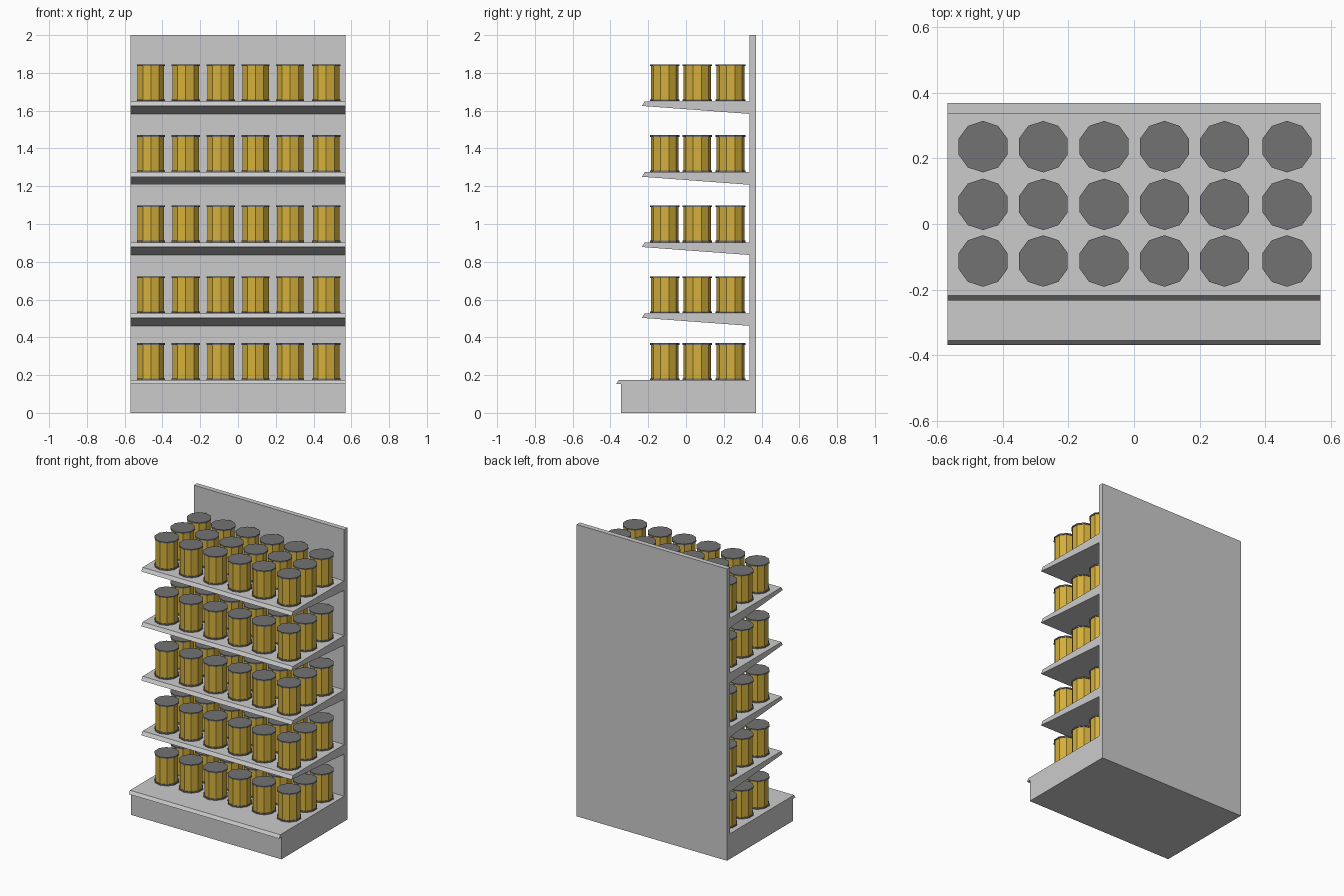
import bpy, bmesh, math

if "Cube" in bpy.data.objects:
    bpy.data.objects.remove(bpy.data.objects["Cube"])

W = 0.57  # half width of the unit


def material(name, rgb):
    m = bpy.data.materials.new(name)
    m.diffuse_color = (*rgb, 1)
    m.use_nodes = True
    m.node_tree.nodes["Principled BSDF"].inputs["Base Color"].default_value = m.diffuse_color
    return m


grey = material("light grey metal", (0.6, 0.6, 0.6))
yellow = material("mustard yellow", (0.66, 0.43, 0.045))
dark = material("dark grey lid", (0.17, 0.17, 0.175))


def add_object(name, mesh, loc=(0, 0, 0)):
    ob = bpy.data.objects.new(name, mesh)
    ob.location = loc
    bpy.context.collection.objects.link(ob)
    return ob


def extruded(name, profile, mat):
    """Extrude a (y, z) profile across the full width."""
    bm = bmesh.new()
    f = bm.faces.new([bm.verts.new((-W, y, z)) for y, z in profile])
    r = bmesh.ops.extrude_face_region(bm, geom=[f])
    vs = [v for v in r["geom"] if isinstance(v, bmesh.types.BMVert)]
    bmesh.ops.translate(bm, verts=vs, vec=(2 * W, 0, 0))
    bmesh.ops.recalc_face_normals(bm, faces=bm.faces)
    me = bpy.data.meshes.new(name)
    bm.to_mesh(me)
    bm.free()
    me.materials.append(mat)
    return me


# Back panel and plinth with front lip, in one side profile
add_object("back_and_base", extruded("back_and_base", [
    (-0.344, 0), (0.37, 0), (0.37, 2), (0.336, 2), (0.336, 0.173),
    (-0.356, 0.173), (-0.37, 0.152), (-0.344, 0.152)], grey))

# Shelf: flat top, bevelled front lip, underside sloping down to the back
shelf = extruded("shelf", [
    (0.336, 0), (-0.219, 0), (-0.233, -0.024), (0.336, -0.066)], grey)


# Ten-sided can: stacked rings, rims and lids dark, wall yellow
def make_can():
    n, rim, wall, h, t = 10, 0.0785, 0.0735, 0.195, 0.009
    rings = [(rim, 0), (rim, t), (wall, t), (wall, h - t), (rim, h - t), (rim, h)]
    bm = bmesh.new()
    loops = []
    for r, z in rings:
        angles = [math.pi / 2 + 2 * math.pi * i / n for i in range(n)]
        loops.append([bm.verts.new((r * math.cos(a), r * math.sin(a), z)) for a in angles])
    for k in range(len(loops) - 1):
        a, b = loops[k], loops[k + 1]
        for i in range(n):
            j = (i + 1) % n
            f = bm.faces.new((a[i], a[j], b[j], b[i]))
            f.material_index = 0 if k == 2 else 1
    for cap in (loops[0][::-1], loops[-1]):
        bm.faces.new(cap).material_index = 1
    me = bpy.data.meshes.new("can")
    bm.to_mesh(me)
    bm.free()
    me.materials.append(yellow)
    me.materials.append(dark)
    return me


can = make_can()
levels = [0.173, 0.527, 0.902, 1.274, 1.649]
columns = [-0.461, -0.277, -0.091, 0.093, 0.276, 0.467]
rows = [-0.113, 0.06, 0.236]

for n, z in enumerate(levels):
    if n:
        add_object(f"shelf_{n}", shelf, (0, 0, z))
    for x in columns:
        for y in rows:
            add_object("can", can, (x, y, z + 0.001))
